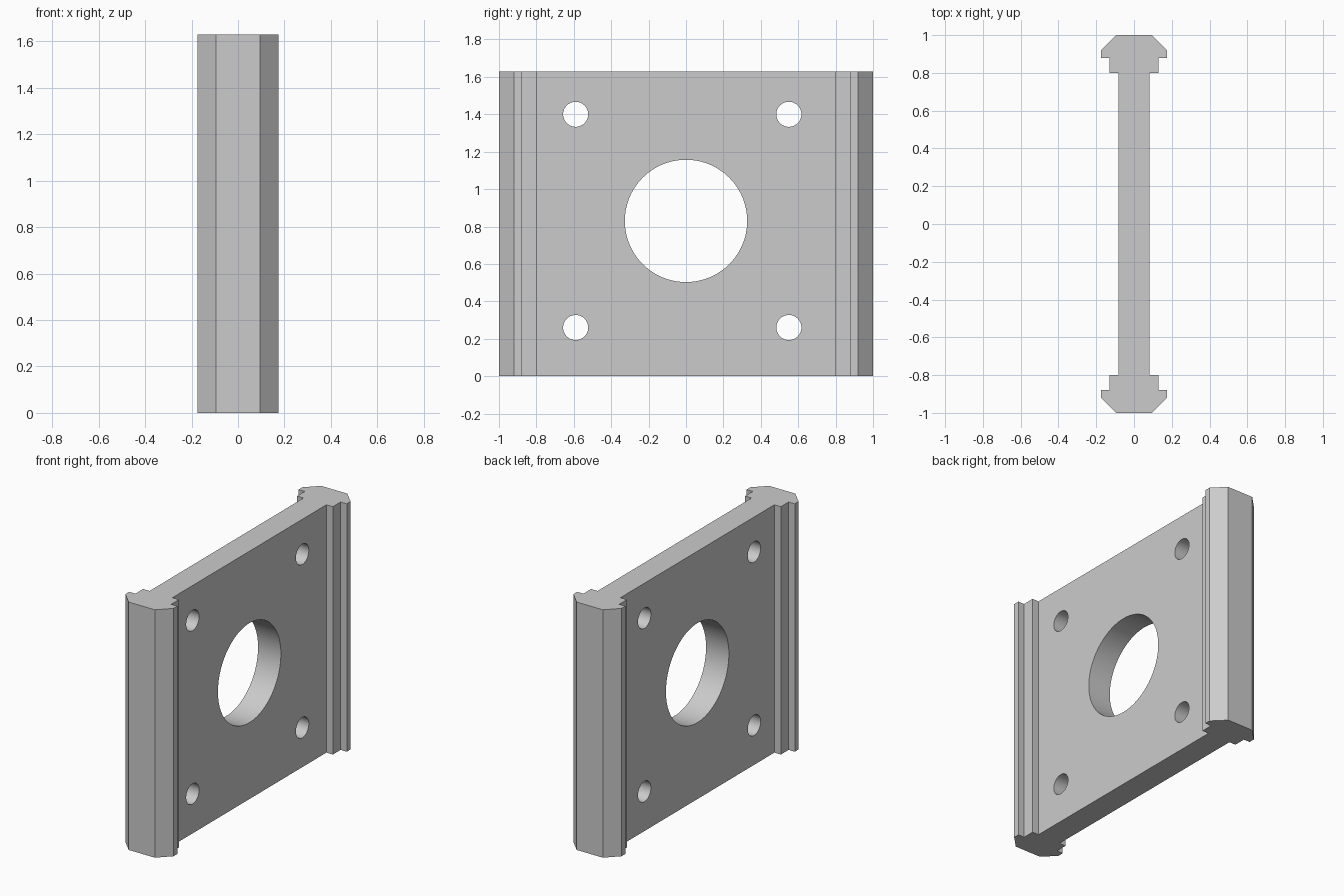
import bpy, bmesh, math
from mathutils import Matrix

cube = bpy.data.objects.get("Cube")
if cube:
    bpy.data.objects.remove(cube, do_unlink=True)

HEIGHT = 1.63

grey = bpy.data.materials.new("plain grey")
grey.use_nodes = True
colour = (0.6, 0.6, 0.6, 1)
grey.diffuse_color = colour
grey.node_tree.nodes["Principled BSDF"].inputs["Base Color"].default_value = colour


def add_object(name, bm):
    bmesh.ops.recalc_face_normals(bm, faces=bm.faces)
    mesh = bpy.data.meshes.new(name)
    bm.to_mesh(mesh)
    bm.free()
    mesh.materials.append(grey)
    obj = bpy.data.objects.new(name, mesh)
    bpy.context.collection.objects.link(obj)
    return obj


# Plate with stepped, chamfered rails: one quarter outline, mirrored twice
quarter = [(0.083, 0.80), (0.13, 0.80), (0.13, 0.88),
           (0.175, 0.88), (0.175, 0.92), (0.095, 1.0)]
half = quarter + [(-x, y) for x, y in reversed(quarter)]
outline = half + [(-x, -y) for x, y in half]
bm = bmesh.new()
base = bm.faces.new([bm.verts.new((x, y, 0)) for x, y in outline])
extruded = bmesh.ops.extrude_face_region(bm, geom=[base])["geom"]
bmesh.ops.translate(bm, vec=(0, 0, HEIGHT),
                    verts=[v for v in extruded if isinstance(v, bmesh.types.BMVert)])
plate = add_object("mounting_plate", bm)

# Cutters for the centre bore and four bolt holes
bm = bmesh.new()
holes = [(0, 0.83, 0.327, 96)]
holes += [(y, z, 0.067, 48) for y in (-0.59, 0.55) for z in (0.26, 1.40)]
for y, z, radius, sides in holes:
    place = Matrix.Translation((0, y, z)) @ Matrix.Rotation(math.pi / 2, 4, "Y")
    bmesh.ops.create_cone(bm, cap_ends=True, segments=sides, radius1=radius,
                          radius2=radius, depth=0.6, matrix=place)
cutter = add_object("hole_cutter", bm)
cutter.hide_render = True
cutter.hide_viewport = True
cutter.display_type = "WIRE"

cut = plate.modifiers.new("holes", "BOOLEAN")
cut.operation = "DIFFERENCE"
cut.solver = "EXACT"
cut.object = cutter

# Apply the cut, then smooth only the round hole walls
bpy.context.view_layer.update()
graph = bpy.context.evaluated_depsgraph_get()
finished = bpy.data.meshes.new_from_object(plate.evaluated_get(graph))
plate.modifiers.clear()
plate.data = finished
bpy.data.objects.remove(cutter, do_unlink=True)
bpy.ops.object.select_all(action="DESELECT")
plate.select_set(True)
bpy.context.view_layer.objects.active = plate
bpy.ops.object.shade_smooth_by_angle(angle=math.radians(30))
